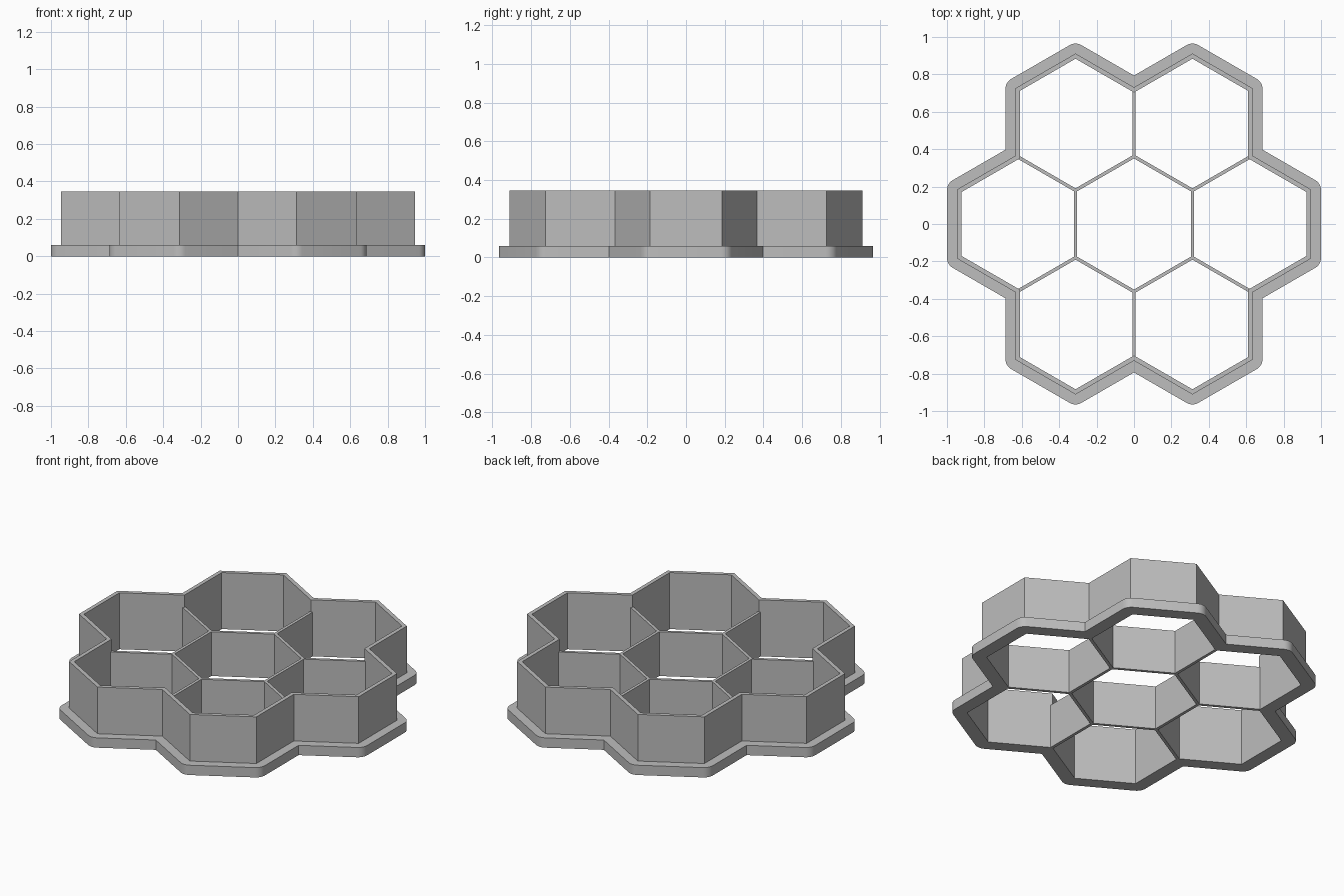
import bpy
import bmesh
from math import radians, cos, sin, pi
from mathutils import Vector, Matrix

PITCH = 0.625                      # distance between neighbouring cells
R = PITCH / 3 ** 0.5               # corner radius of one cell
INNER_T = 0.009                    # half thickness of the dividers
INNER_H, WALL_H, RIM_H = 0.27, 0.345, 0.06
ARC = 6                            # steps in each rounded rim corner

cube = bpy.data.objects.get("Cube")
if cube:
    bpy.data.objects.remove(cube, do_unlink=True)

grey = bpy.data.materials.new("plain grey")
grey.use_nodes = True
grey.diffuse_color = (0.51, 0.51, 0.51, 1)
grey.node_tree.nodes["Principled BSDF"].inputs["Base Color"].default_value = grey.diffuse_color


def polar(radius, degrees):
    return Vector((radius * cos(radians(degrees)), radius * sin(radians(degrees))))


def finish(name, bm):
    bmesh.ops.remove_doubles(bm, verts=bm.verts, dist=0.0002)
    bmesh.ops.recalc_face_normals(bm, faces=bm.faces)
    mesh = bpy.data.meshes.new(name)
    bm.to_mesh(mesh)
    bm.free()
    mesh.materials.append(grey)
    obj = bpy.data.objects.new(name, mesh)
    bpy.context.collection.objects.link(obj)
    return obj


# Perimeter centre line: three corners from each of the six outer cells
outline = [polar(PITCH, 60 * k) + polar(R, 60 * k + a)
           for k in range(6) for a in (-30, 30, 90)]


def offset_loop(dist, rounded):
    """Offset the perimeter, with arcs or sharp mitres at convex corners."""
    points = []
    for i, p in enumerate(outline):
        d0 = (p - outline[i - 1]).normalized()
        d1 = (outline[(i + 1) % len(outline)] - p).normalized()
        n0, n1 = Vector((d0.y, -d0.x)), Vector((d1.y, -d1.x))
        mitre = p + (n0 + n1) * dist / (1 + n0.dot(n1))
        convex = d0.x * d1.y - d0.y * d1.x > 0
        for s in range(ARC + 1 if convex else 1):
            if rounded and convex:
                points.append(p + Matrix.Rotation(s / ARC * pi / 3, 2) @ n0 * dist)
            else:
                points.append(mitre)
    return points


# Outer wall with its wide foot rim, swept from one cross-section
section = [(-0.016, 0, False), (0.0625, 0, True), (0.0625, RIM_H, True),
           (0.008, RIM_H, False), (0.008, WALL_H, False), (-0.016, WALL_H, False)]
bm = bmesh.new()
rings = [[bm.verts.new((p.x, p.y, z)) for p in offset_loop(off, rounded)]
         for off, z, rounded in section]
for i, ring in enumerate(rings):
    nxt = rings[(i + 1) % len(rings)]
    for j in range(len(ring)):
        k = (j + 1) % len(ring)
        bm.faces.new((ring[j], ring[k], nxt[k], nxt[j]))
bmesh.ops.dissolve_degenerate(bm, dist=0.0002, edges=bm.edges)
wall = finish("outer_wall_and_rim", bm)

# Low dividers: a central hexagon and six spokes, mitred where they meet
bm = bmesh.new()
for k in range(6):
    hub, nxt = polar(R, 60 * k + 30), polar(R, 60 * k + 90)
    for a, b in ((hub, nxt), (hub, hub * 2)):
        d = (b - a).normalized()
        side = Vector((-d.y, d.x)) * INNER_T
        back = d * INNER_T / 3 ** 0.5
        plan = [a, a + back - side, b - back - side, b, b - back + side, a + back + side]
        low, top = [[bm.verts.new((p.x, p.y, z)) for p in plan] for z in (0, INNER_H)]
        bm.faces.new(low[::-1])
        bm.faces.new(top)
        for i in (1, 4):
            bm.faces.new((low[i], low[i + 1], top[i + 1], top[i]))
dividers = finish("cell_dividers", bm)

# Smooth only the rounded rim corners
for obj in (wall, dividers):
    obj.select_set(True)
bpy.context.view_layer.objects.active = wall
bpy.ops.object.shade_smooth_by_angle(angle=radians(25))
